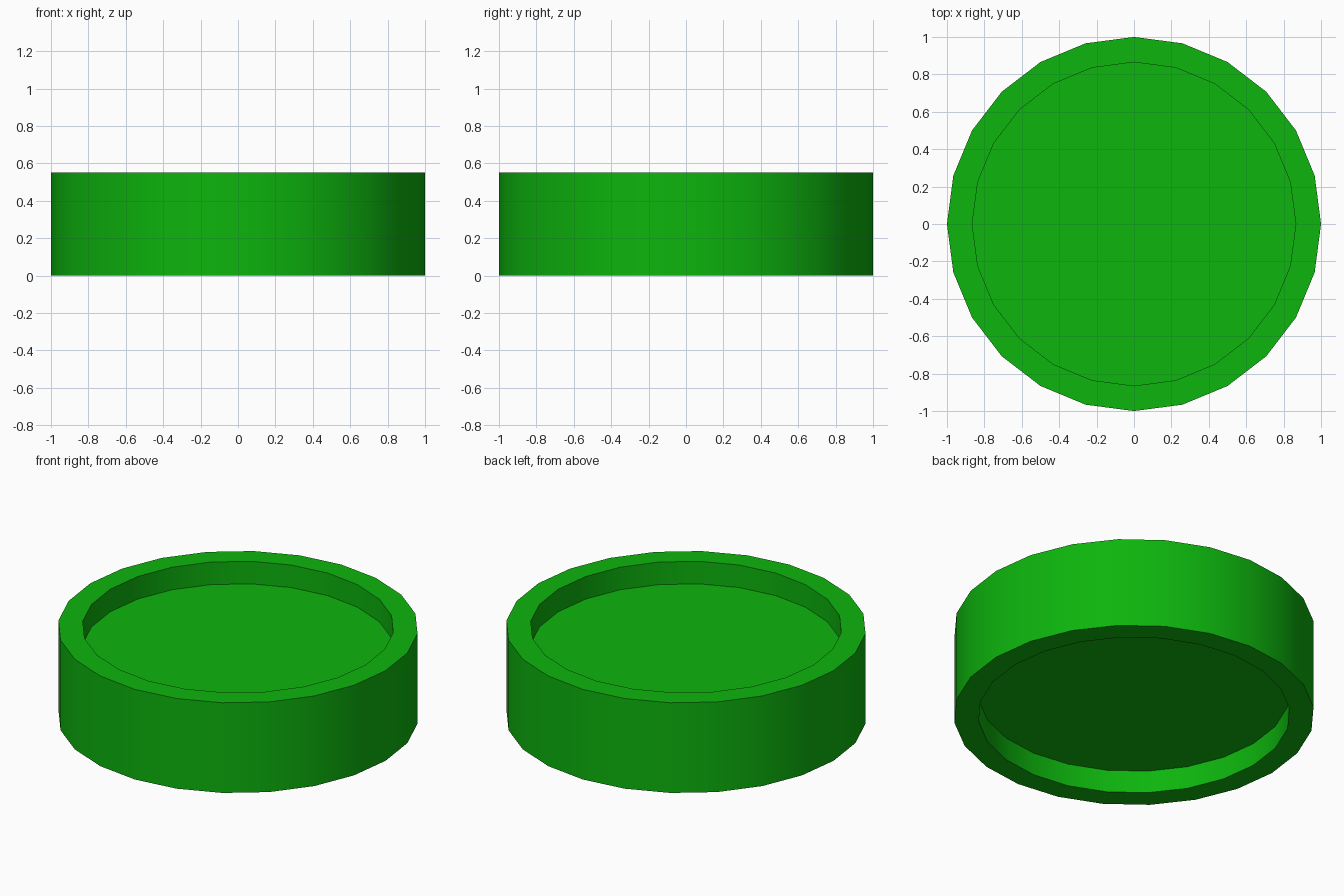
import bpy, bmesh

if "Cube" in bpy.data.objects:
    bpy.data.objects.remove(bpy.data.objects["Cube"])

SIDES, RADIUS, INNER, HEIGHT, DEPTH = 24, 1.0, 0.865, 0.552, 0.138

# Solid 24-sided disc
bpy.ops.mesh.primitive_cylinder_add(vertices=SIDES, radius=RADIUS, depth=HEIGHT,
                                    location=(0, 0, HEIGHT / 2))
disc = bpy.context.object
disc.name = "recessed_disc"

# Inset both caps to leave a rim, then extrude them inwards as recesses
bm = bmesh.new()
bm.from_mesh(disc.data)
caps = [f for f in bm.faces if abs(f.normal.z) > 0.9]
for cap in caps:
    up = 1 if cap.normal.z > 0 else -1
    bmesh.ops.inset_individual(bm, faces=[cap], thickness=0.0, use_even_offset=False)
    for v in cap.verts:
        v.co.x *= INNER / RADIUS
        v.co.y *= INNER / RADIUS
    floor = bmesh.ops.extrude_discrete_faces(bm, faces=[cap])["faces"][0]
    for v in floor.verts:
        v.co.z -= up * DEPTH
bmesh.ops.recalc_face_normals(bm, faces=bm.faces[:])
bm.to_mesh(disc.data)
bm.free()

# Smooth walls, sharp rims
bpy.ops.object.shade_smooth_by_angle(angle=0.6)

# Green material
green = bpy.data.materials.new("green")
green.diffuse_color = (0.004, 0.46, 0.004, 1)
green.use_nodes = True
green.node_tree.nodes["Principled BSDF"].inputs["Base Color"].default_value = green.diffuse_color
disc.data.materials.append(green)
